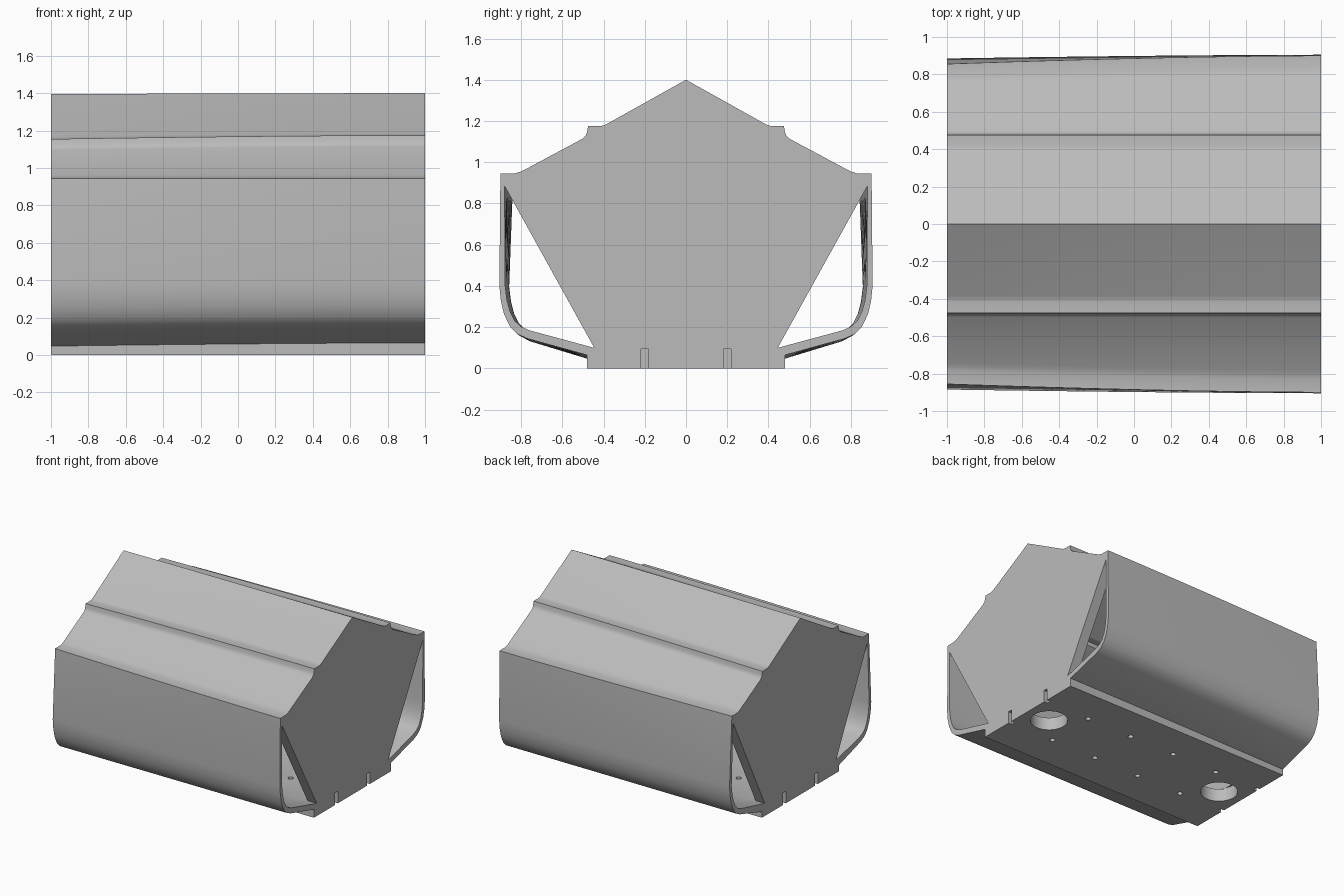
import bpy, bmesh, math
from mathutils import Matrix

cube = bpy.data.objects.get("Cube")
if cube:
    bpy.data.objects.remove(cube, do_unlink=True)

grey = bpy.data.materials.new("light_grey")
grey.use_nodes = True
grey.diffuse_color = (0.5, 0.5, 0.5, 1)
grey.node_tree.nodes["Principled BSDF"].inputs["Base Color"].default_value = grey.diffuse_color


def warp(x, y, z):
    """Narrow the shell gently toward the -x end."""
    t = max(0, min(1, (1 - x) / 2)) ** 1.6
    side = math.copysign(1, y)
    k = max(0, min(1, (abs(y) - 0.48) / 0.35))
    y -= side * t * k * (0.02 + 0.045 * max(0, z - 0.4))
    if z > 1:
        z -= t * (0.022 * max(0, 1 - abs(z - 1.16) / 0.2) + 0.005 * (z > 1.3))
    elif abs(y) > 0.47 and z > 0.03:
        z -= t * 0.02 * max(0, 1 - z / 0.5)
    return x, y, z


def loft(bm, section, x0, x1, steps=12):
    """Sweep a closed y-z section along x."""
    rings = []
    for i in range(steps + 1):
        x = x0 + (x1 - x0) * i / steps
        rings.append([bm.verts.new(warp(x, y, z)) for y, z in section])
    n = len(section)
    for a, b in zip(rings, rings[1:]):
        for j in range(n):
            bm.faces.new((a[j], a[(j + 1) % n], b[(j + 1) % n], b[j]))
    bm.faces.new(rings[0])
    bm.faces.new(rings[-1])


def flip(section):
    return [(-y, z) for y, z in section]


def both_sides(half):
    """Close a half section whose first and last points lie on the axis."""
    return half + flip(half)[-2:0:-1]


def make_object(name, bm):
    bmesh.ops.recalc_face_normals(bm, faces=bm.faces[:])
    mesh = bpy.data.meshes.new(name)
    bm.to_mesh(mesh)
    bm.free()
    mesh.materials.append(grey)
    obj = bpy.data.objects.new(name, mesh)
    bpy.context.scene.collection.objects.link(obj)
    return obj


# Outer half section from ridge to floor
outer = [(0, 1.4), (0.385, 1.185), (0.4, 1.178), (0.42, 1.175), (0.475, 1.175),
         (0.48, 1.145), (0.487, 1.128), (0.5, 1.115), (0.78, 0.965), (0.8, 0.955),
         (0.83, 0.946), (0.9, 0.945), (0.905, 0.4), (0.898, 0.33), (0.883, 0.265),
         (0.855, 0.205), (0.82, 0.168), (0.77, 0.145), (0.48, 0.065), (0.48, 0), (0, 0)]

# Hollow core between the end plates
core = [(0, 1.365), (0.4, 1.142), (0.45, 1.14), (0.455, 1.11), (0.48, 1.09),
        (0.78, 0.925), (0.855, 0.915), (0.855, 0.8), (0.5, 0.15), (0.445, 0.1), (0, 0.1)]

# Side channel between the end plate diagonal and the curved shell
channel = [(0.88, 0.885), (0.877, 0.4), (0.868, 0.33), (0.853, 0.275),
           (0.83, 0.23), (0.8, 0.203), (0.76, 0.185), (0.445, 0.1)]

bm = bmesh.new()
loft(bm, both_sides(outer), -1, 1)
housing = make_object("housing", bm)

cutters = []
bm = bmesh.new()
loft(bm, both_sides(core), -0.92, 0.92)
cutters.append(make_object("core_cutter", bm))

bm = bmesh.new()
for section in (channel, flip(channel)):
    loft(bm, section, -1.05, 1.05)
cutters.append(make_object("channel_cutter", bm))

# Floor holes and end notches
bm = bmesh.new()


def drill(x, y, radius, segments):
    bmesh.ops.create_cone(bm, cap_ends=True, segments=segments, radius1=radius,
                          radius2=radius, depth=0.165,
                          matrix=Matrix.Translation((x, y, 0.0225)))


for x in (-0.8, 0.8):
    drill(x, 0, 0.135, 40)
for y in (-0.2, 0.2):
    for x in (-0.6, -0.2, 0.2, 0.6):
        drill(x, y, 0.02, 16)
    for x in (-1, 1):
        bmesh.ops.create_cube(bm, size=1, matrix=Matrix.Translation((x, y, 0.04))
                              @ Matrix.Diagonal((0.06, 0.036, 0.11, 1)))
cutters.append(make_object("hole_cutter", bm))

# Cut the housing and discard the cutters
bpy.context.view_layer.objects.active = housing
for cutter in cutters:
    cutter.hide_render = True
    mod = housing.modifiers.new(cutter.name, "BOOLEAN")
    mod.operation = "DIFFERENCE"
    mod.solver = "EXACT"
    mod.object = cutter
    bpy.ops.object.modifier_apply(modifier=mod.name)
    bpy.data.objects.remove(cutter, do_unlink=True)

bpy.ops.object.select_all(action="DESELECT")
housing.select_set(True)
bpy.ops.object.shade_smooth_by_angle(angle=math.radians(25))
